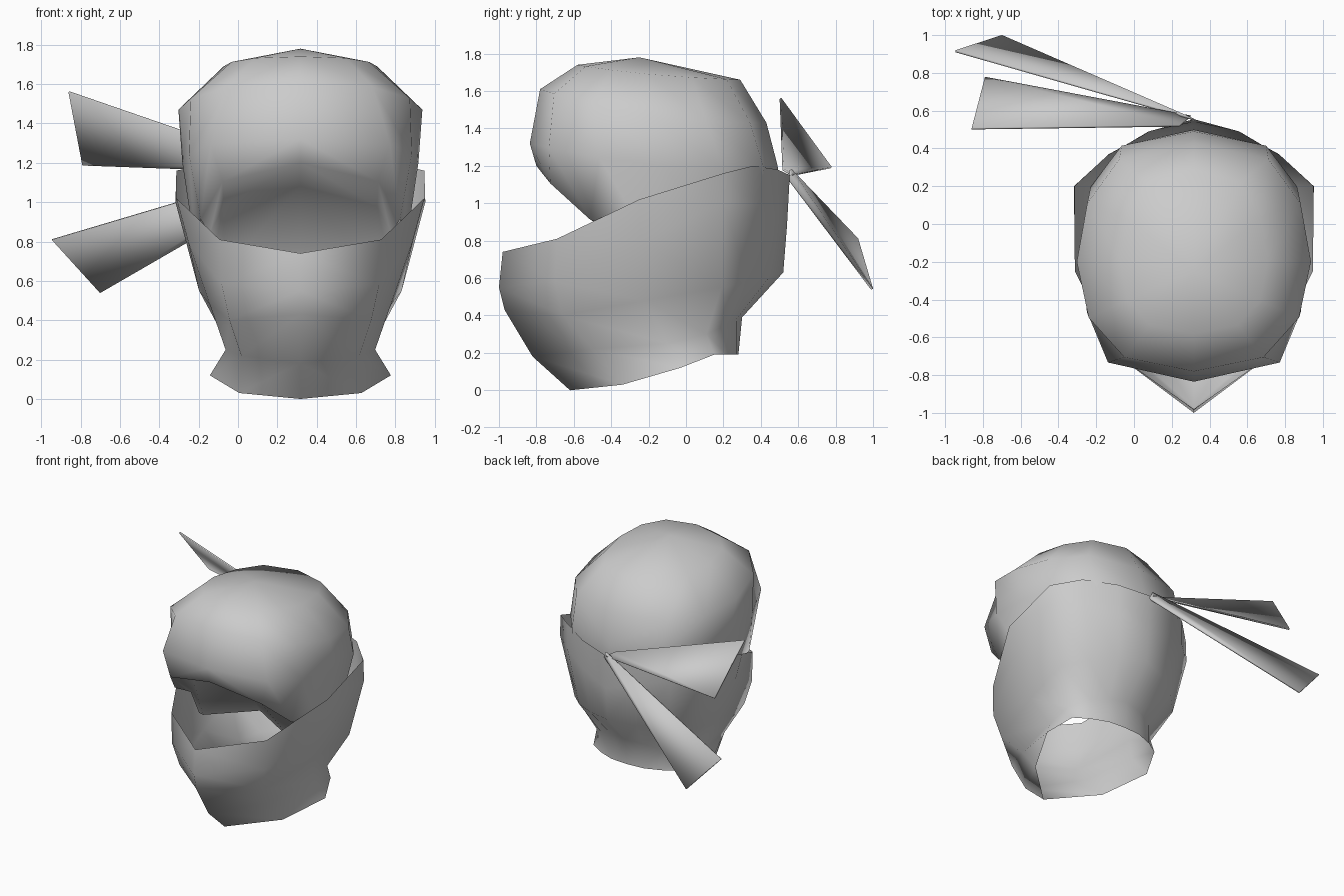
import bpy
from math import sin, cos, pi

if "Cube" in bpy.data.objects:
    bpy.data.objects.remove(bpy.data.objects["Cube"])

CX = 0.317  # symmetry plane of the head


def make(name, verts, faces, x=0.0, mirror=False, thickness=0.0):
    me = bpy.data.meshes.new(name)
    me.from_pydata(verts, [], faces)
    for p in me.polygons:
        p.use_smooth = True
    ob = bpy.data.objects.new(name, me)
    bpy.context.collection.objects.link(ob)
    ob.location.x = x
    if mirror:
        m = ob.modifiers.new("mirror", 'MIRROR')
        m.merge_threshold = 0.002
    if thickness:
        s = ob.modifiers.new("thickness", 'SOLIDIFY')
        s.thickness = thickness
        s.offset = 0
    return ob


def grid_faces(rows, cols, start=0):
    return [(start + r * cols + c, start + (r + 1) * cols + c,
             start + (r + 1) * cols + c + 1, start + r * cols + c + 1)
            for r in range(rows - 1) for c in range(cols - 1)]


# Head wrap: half rings given as front (y, z), side (x, y, z), back (y, z), front squareness
RINGS = [
    ((-0.58, 1.74), (0.39, -0.20, 1.69), (0.29, 1.66), 0.75),
    ((-0.78, 1.61), (0.62, -0.20, 1.47), (0.43, 1.43), 0.75),
    ((-0.835, 1.32), (0.60, -0.12, 1.20), (0.49, 1.20), 0.4),
    ((-0.80, 1.20), (0.54, -0.20, 0.80), (0.50, 1.10), 0.45),
]
N = 6


def quad(f, s, b, c):
    return s + c * (f - b) / 2 + c * c * ((f + b) / 2 - s)


verts = [(0, -0.25, 1.78)]
for (fy, fz), (w, sy, sz), (by, bz), p in RINGS:
    for i in range(N + 1):
        t = pi * i / N
        x = 0.0 if i in (0, N) else w * sin(t) ** (p if i < N / 2 else 0.65)
        verts.append((x, quad(fy, sy, by, cos(t)), quad(fz, sz, bz, cos(t))))
faces = [(0, i + 1, i + 2) for i in range(N)] + grid_faces(len(RINGS), N + 1, 1)

# Fold that runs back under the brow, then down inside the mask
brow, k = 1 + 3 * (N + 1), len(verts)
verts += [(0, -0.42, 1.08), (0.39, -0.45, 0.98), (0.46, -0.38, 0.84),
          (0, -0.18, 0.74), (0.39, -0.33, 0.66), (0.46, -0.28, 0.64)]
faces += [(brow + i, k + i, k + i + 1, brow + i + 1) for i in range(2)]
faces += grid_faces(2, 3, k)
make("head_wrap", verts, faces, CX, mirror=True)

# Face mask: rows from the upper edge to the neck, each front centre to back centre
MASK = [
    [(0, -.98, .74), (.41, -.69, .81), (.63, -.25, 1.02), (.63, .20, 1.16), (.46, .36, 1.20), (.24, .49, 1.18), (0, .555, 1.15)],
    [(0, -1.0, .55), (.40, -.70, .58), (.57, -.25, .80), (.635, .20, 1.0), (.45, .37, 1.0), (.23, .49, .95), (0, .54, .88)],
    [(0, -.97, .43), (.36, -.66, .40), (.46, -.22, .48), (.515, .19, .55), (.38, .33, .58), (.20, .45, .61), (0, .52, .63)],
    [(0, -.82, .18), (.30, -.50, .22), (.38, -.10, .25), (.38, .11, .30), (.27, .22, .35), (.14, .27, .38), (0, .30, .39)],
    [(0, -.62, 0), (.31, -.34, .03), (.46, -.03, .12), (.38, .15, .19), (.27, .22, .19), (.14, .27, .19), (0, .28, .19)],
]
make("face_mask", [v for row in MASK for v in row], grid_faces(5, 7), CX, mirror=True)

# Two thin ribbon tails trailing from the knot at the back
TAILS = {
    "upper_ribbon": [(.24, .52, 1.18), (-.86, .505, 1.56), (-.79, .775, 1.19), (.30, .57, 1.15)],
    "lower_ribbon": [(.30, .56, 1.18), (-.945, .915, .81), (-.70, .995, .54), (.32, .55, 1.13)],
}
for name, pts in TAILS.items():
    make(name, pts, [(0, 1, 2, 3)], thickness=0.012)
